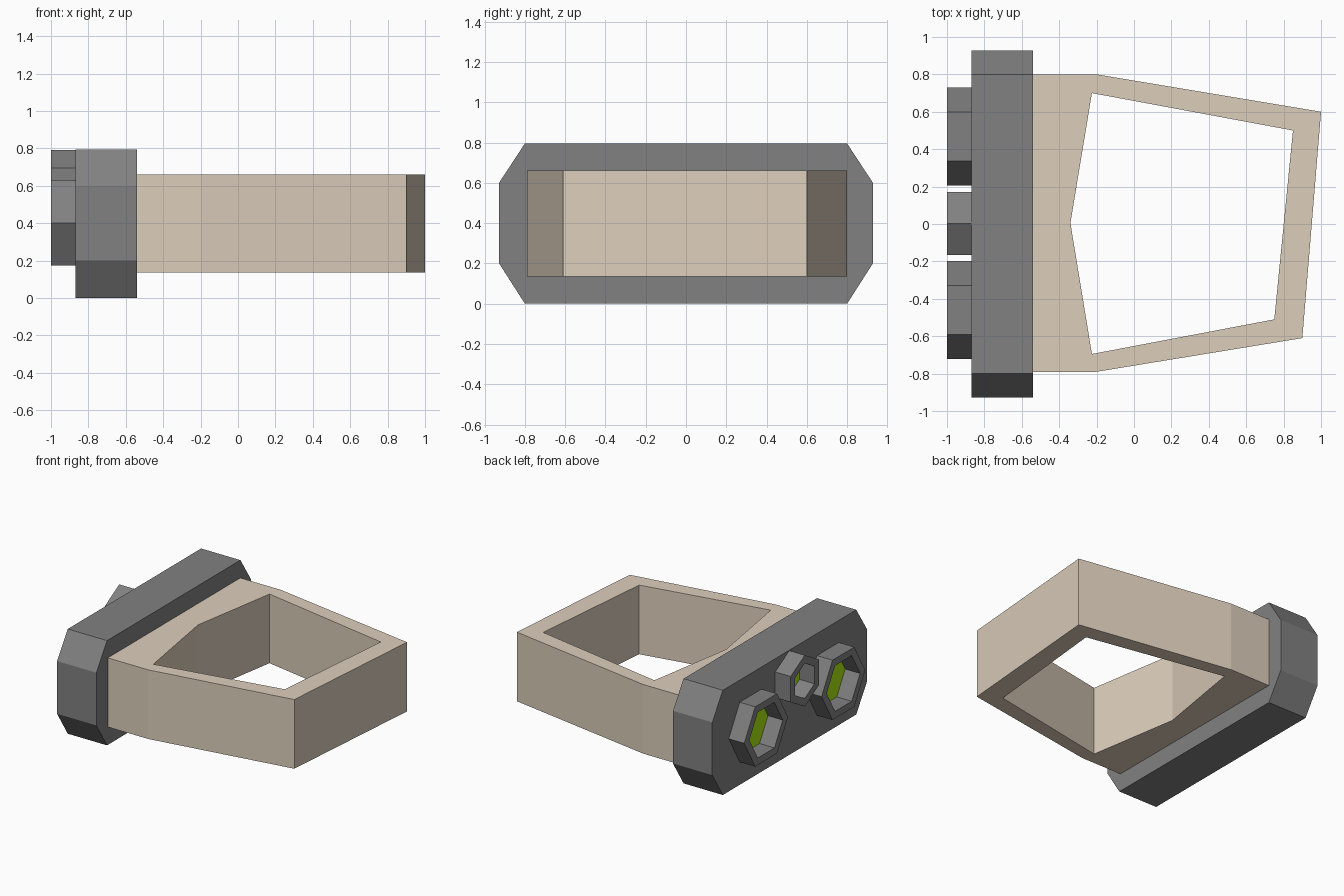
import bpy, bmesh, math
from mathutils import Vector

cube = bpy.data.objects.get("Cube")
if cube:
    bpy.data.objects.remove(cube, do_unlink=True)


def material(name, rgb):
    mat = bpy.data.materials.new(name)
    mat.use_nodes = True
    mat.diffuse_color = (*rgb, 1)
    mat.node_tree.nodes["Principled BSDF"].inputs["Base Color"].default_value = (*rgb, 1)
    return mat


tan = material("tan", (0.72, 0.62, 0.50))
grey = material("grey", (0.22, 0.22, 0.22))
green = material("lime green", (0.40, 0.78, 0.005))


def along_z(u, v, w):
    return Vector((u, v, w))


def along_x(u, v, w):
    return Vector((w, u, v))


def prism(name, loops, start, end, place, mat):
    """Extrude an outline, with optional hole outlines, from start to end."""
    bm = bmesh.new()
    edges = []
    for loop in loops:
        verts = [bm.verts.new(place(u, v, start)) for u, v in loop]
        edges += [bm.edges.new((a, b)) for a, b in zip(verts, verts[1:] + verts[:1])]
    bmesh.ops.triangle_fill(bm, edges=edges, use_beauty=True, normal=place(0, 0, 1))
    out = bmesh.ops.extrude_face_region(bm, geom=bm.faces[:], use_keep_orig=True)
    moved = [g for g in out["geom"] if isinstance(g, bmesh.types.BMVert)]
    bmesh.ops.translate(bm, verts=moved, vec=place(0, 0, end - start))
    bmesh.ops.recalc_face_normals(bm, faces=bm.faces[:])
    mesh = bpy.data.meshes.new(name)
    bm.to_mesh(mesh)
    bm.free()
    mesh.materials.append(mat)
    obj = bpy.data.objects.new(name, mesh)
    bpy.context.collection.objects.link(obj)
    return obj


def hexagon(cy, cz, radius, turn):
    angles = [turn + i * math.pi / 3 for i in range(6)]
    return [(cy + radius * math.cos(a), cz + radius * math.sin(a)) for a in angles]


# Angular band with a five-sided opening
outer = [(-0.54, 0.8), (-0.2, 0.8), (1.0, 0.6), (0.9, -0.61), (-0.2, -0.79), (-0.54, -0.79)]
inner = [(-0.225, 0.7), (0.85, 0.5), (0.75, -0.51), (-0.225, -0.695), (-0.34, 0.005)]
prism("band", [outer, inner], 0.135, 0.66, along_z, tan)

# Front plate with chamfered ends
half = [(0.8, 0.0), (0.928, 0.2), (0.928, 0.6), (0.8, 0.795)]
plate = half + [(-y, z) for y, z in reversed(half)]
prism("plate", [plate], -0.87, -0.54, along_x, grey)

# Hexagonal sockets, each with a coloured floor
RIM = 0.062
for name, cy, cz, radius, turn in (
    ("left_socket", 0.467, 0.4, 0.262, 0),
    ("middle_socket", 0.003, 0.597, 0.195, math.pi / 6),
    ("right_socket", -0.46, 0.4, 0.262, 0),
):
    hole = hexagon(cy, cz, radius - RIM, turn)
    prism(name, [hexagon(cy, cz, radius, turn), hole], -1.0, -0.87, along_x, grey)
    prism(name + "_floor", [hole], -0.875, -0.87, along_x, green)
